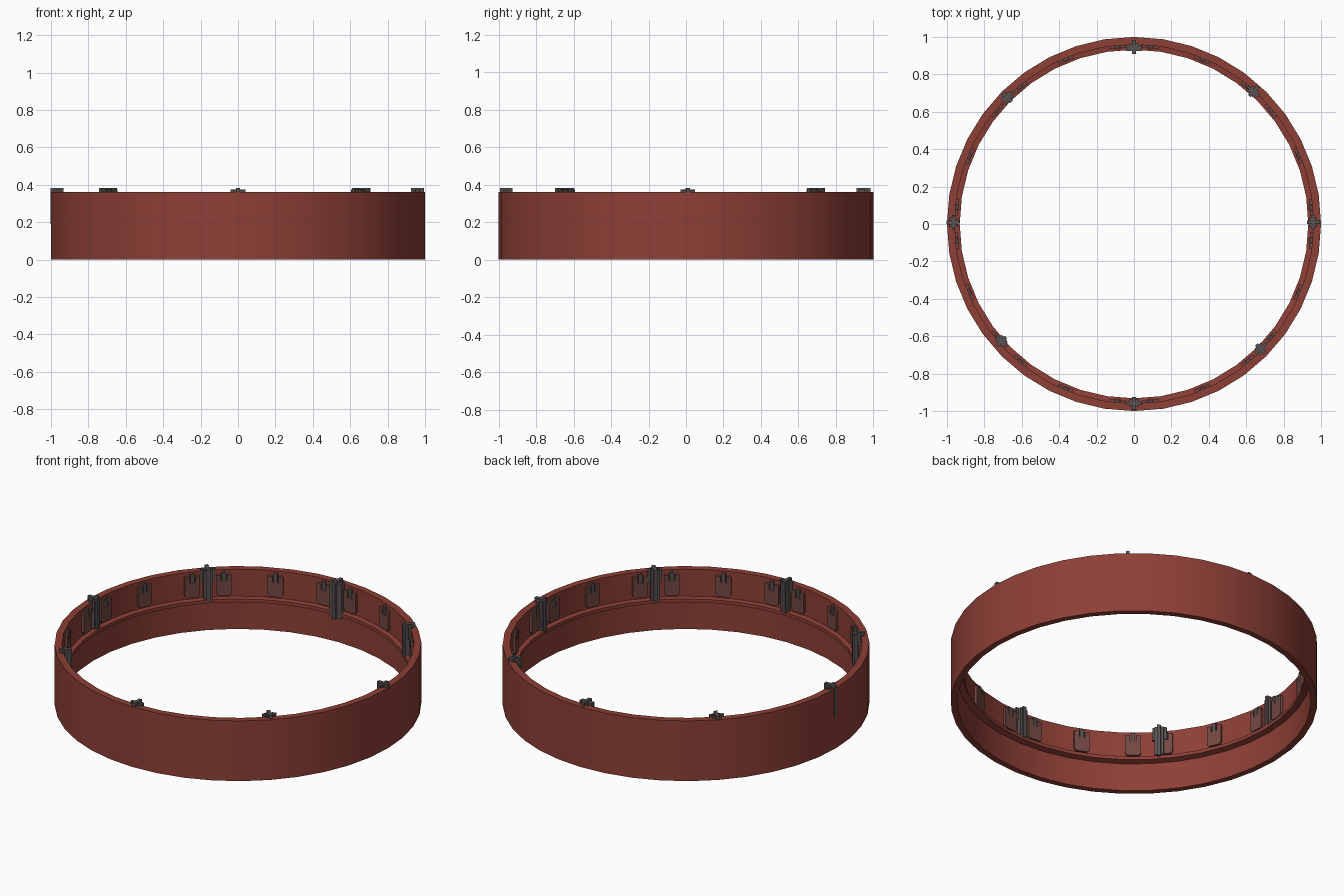
import bpy, bmesh, math
from mathutils import Matrix, Vector

if "Cube" in bpy.data.objects:
    bpy.data.objects.remove(bpy.data.objects["Cube"])

def material(name, c):
    m = bpy.data.materials.new(name)
    m.diffuse_color = (*c, 1)
    m.use_nodes = True
    m.node_tree.nodes["Principled BSDF"].inputs["Base Color"].default_value = m.diffuse_color
    return m

RED = material("red_paint", (0.27, 0.05, 0.037))
GREY = material("dark_grey", (0.10, 0.085, 0.085))
BROWN = material("dull_brown", (0.17, 0.065, 0.055))

def finish(name, bm, mat, smooth=False):
    bmesh.ops.recalc_face_normals(bm, faces=bm.faces)
    me = bpy.data.meshes.new(name)
    bm.to_mesh(me)
    bm.free()
    me.materials.append(mat)
    ob = bpy.data.objects.new(name, me)
    bpy.context.collection.objects.link(ob)
    if smooth:
        bpy.context.view_layer.objects.active = ob
        ob.select_set(True)
        bpy.ops.object.shade_smooth_by_angle(angle=math.radians(30))
        ob.select_set(False)
    return ob

def prism(bm, outline, r0, r1):
    """Extrude a (tangent, z) outline radially from r0 to r1, along +x."""
    a = [bm.verts.new((r0, t, z)) for t, z in outline]
    b = [bm.verts.new((r1, t, z)) for t, z in outline]
    bm.faces.new(a)
    bm.faces.new(b[::-1])
    n = len(a)
    for i in range(n):
        j = (i + 1) % n
        bm.faces.new((a[i], b[i], b[j], a[j]))

def box(bm, r0, r1, w, z0, z1):
    prism(bm, [(-w/2, z0), (w/2, z0), (w/2, z1), (-w/2, z1)], r0, r1)

def turn(ob, deg):
    ob.matrix_world = Matrix.Rotation(math.radians(deg), 4, 'Z')

# Ring wall with an inner ledge, revolved in 40 sides
profile = [(1.0, 0.0), (1.0, 0.362), (0.96, 0.362), (0.96, 0.2),
           (0.932, 0.196), (0.932, 0.176), (0.965, 0.168), (0.965, 0.0)]
bm = bmesh.new()
N = 40
rings = []
for i in range(N):
    a = 2 * math.pi * i / N
    rings.append([bm.verts.new((r*math.cos(a), r*math.sin(a), z)) for r, z in profile])
for i in range(N):
    p, q = rings[i], rings[(i + 1) % N]
    for k in range(len(profile)):
        l = (k + 1) % len(profile)
        bm.faces.new((p[k], q[k], q[l], p[l]))
finish("ring_wall", bm, RED, True)

# Upright latch posts: (angle, radial shift)
posts = [(0.6, 0), (48, -0.004), (90, -0.01), (135, 0), (179.5, 0.008),
         (221.5, -0.012), (270, 0), (315.4, -0.008)]
for i, (ang, s) in enumerate(posts):
    big = ang == 90
    zb = 0.16 if big else 0.19
    bm = bmesh.new()
    box(bm, 0.935 + s, 0.978 + s, 0.05, zb + 0.01, 0.372)
    box(bm, 0.95 + s, 0.966 + s, 0.078, 0.30, 0.376)
    box(bm, 0.91 if big else 0.925 + s, 0.994 + s, 0.02, zb, 0.382)
    if big:
        box(bm, 0.925, 0.95, 0.08, zb + 0.005, 0.374)
    turn(finish(f"latch_post_{i+1}", bm, GREY), ang)

# Wall pads with a notch and a small hook, three per eighth
h, zb, zt, n = 0.043, 0.212, 0.335, 0.016
pad = [(-h, zb + 0.014), (-h + 0.012, zb), (h - 0.012, zb), (h, zb + 0.014),
       (h, zt), (n, zt), (n, 0.300), (-n, 0.300), (-n, zt), (-h, zt)]
count = 0
for k in range(8):
    for off in (-5.3, 5.3, 22.5):
        count += 1
        bm = bmesh.new()
        prism(bm, pad, 0.942, 0.962)
        turn(finish(f"wall_pad_{count}", bm, BROWN), 45 * k + off)
        bm = bmesh.new()
        box(bm, 0.944, 0.962, 0.022, 0.300, 0.352)
        turn(finish(f"pad_hook_{count}", bm, GREY), 45 * k + off)
